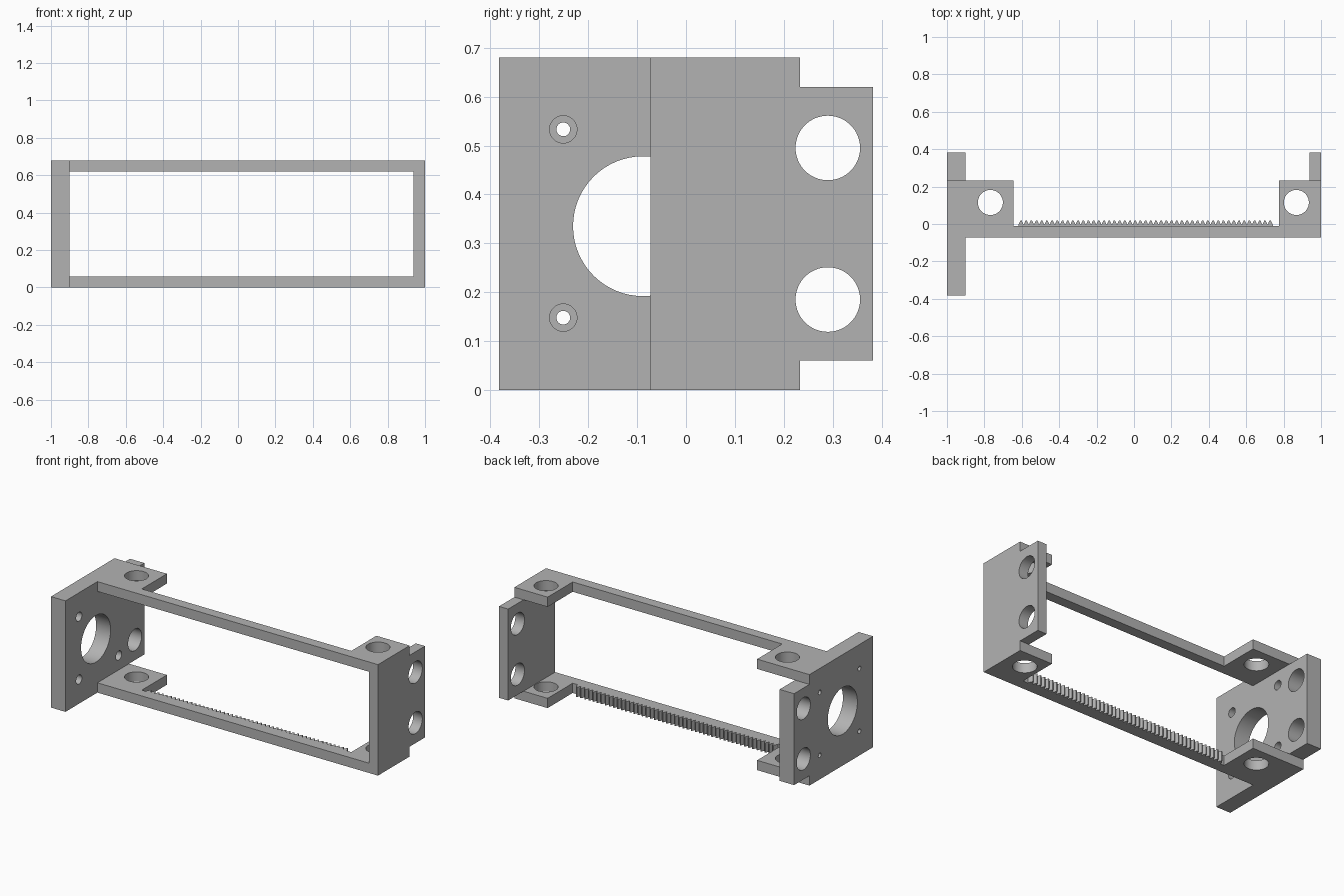
import bpy, bmesh, math
from mathutils import Matrix

if "Cube" in bpy.data.objects:
    bpy.data.objects.remove(bpy.data.objects["Cube"])

grey = bpy.data.materials.new("matte grey")
grey.diffuse_color = (0.45, 0.45, 0.45, 1)
grey.use_nodes = True
grey.node_tree.nodes["Principled BSDF"].inputs["Base Color"].default_value = grey.diffuse_color


def add(name, bm):
    bmesh.ops.recalc_face_normals(bm, faces=bm.faces)
    me = bpy.data.meshes.new(name)
    bm.to_mesh(me)
    bm.free()
    me.materials.append(grey)
    ob = bpy.data.objects.new(name, me)
    bpy.context.collection.objects.link(ob)
    return ob


def prism(name, pts, axis, a, b):
    """Extrude a 2D outline along z (points are x,y) or x (points are y,z)."""
    bm = bmesh.new()
    co = (lambda p: (p[0], p[1], a)) if axis == 'Z' else (lambda p: (a, p[0], p[1]))
    face = bm.faces.new([bm.verts.new(co(p)) for p in pts])
    ext = bmesh.ops.extrude_face_region(bm, geom=[face])
    step = (0, 0, b - a) if axis == 'Z' else (b - a, 0, 0)
    bmesh.ops.translate(bm, vec=step, verts=[v for v in ext['geom'] if isinstance(v, bmesh.types.BMVert)])
    return add(name, bm)


def boolean(ob, other, op):
    m = ob.modifiers.new(op, 'BOOLEAN')
    m.operation, m.solver, m.object = op, 'EXACT', other
    bpy.context.view_layer.objects.active = ob
    bpy.ops.object.modifier_apply(modifier=m.name)
    bpy.data.objects.remove(other)


def drill(ob, centre, r, length, axis):
    bm = bmesh.new()
    rot = Matrix.Rotation(math.pi / 2, 4, 'Y') if axis == 'X' else Matrix()
    bmesh.ops.create_cone(bm, cap_ends=True, segments=64, radius1=r, radius2=r, depth=length,
                          matrix=Matrix.Translation(centre) @ rot)
    cutter = add("hole_cutter", bm)
    cutter.hide_render = True
    boolean(ob, cutter, 'DIFFERENCE')


H, T = 0.68, 0.06           # overall height, arm thickness
YF, YP, YB = -0.073, 0.233, 0.382


def plate_outline(front):
    # full-height plate with a shorter tab at the back
    return [(front, 0), (YP, 0), (YP, T), (YB, T), (YB, H - T), (YP, H - T), (YP, H), (front, H)]


# motor plate, end plate and the two arms with their pads, joined into one frame
frame = prism("frame", plate_outline(-0.382), 'X', -1, -0.902)
boolean(frame, prism("end_plate", plate_outline(YF), 'X', 0.938, 1), 'UNION')
arm = [(-1, YF), (1, YF), (1, YP), (0.775, YP), (0.775, -0.01),
       (-0.645, -0.01), (-0.645, YP), (-1, YP)]
for z in (0, H - T):
    boolean(frame, prism("arm", arm, 'Z', z, z + T), 'UNION')

# vertical rod holes through the pads
for x in (-0.768, 0.868):
    drill(frame, (x, 0.115, H / 2), 0.067, 1, 'Z')
# horizontal rod holes through both plates
for z in (0.185, 0.495):
    drill(frame, (0, 0.29, z), 0.066, 3, 'X')
# motor opening and counterbored screw holes
drill(frame, (-0.95, -0.088, 0.335), 0.143, 0.3, 'X')
for y in (-0.251, 0.134):
    for z in (0.148, 0.533):
        drill(frame, (-0.95, y, z), 0.014, 0.3, 'X')
        drill(frame, (-0.9, y, z), 0.028, 0.1, 'X')

# toothed rack along the back of the lower arm
n, x0, x1 = 49, -0.618, 0.742
p = (x1 - x0) / n
pts = [(x0, -0.01)]
for i in range(n):
    pts += [(x0 + p * i, -0.004), (x0 + p * (i + 0.4), 0.02), (x0 + p * (i + 0.6), 0.02)]
pts += [(x1, -0.004), (x1, -0.01)]
rack = prism("toothed_rack", pts[1:] + [pts[0]], 'Z', 0, T)

# smooth hole walls, keep sharp edges
bpy.ops.object.select_all(action='DESELECT')
frame.select_set(True)
bpy.context.view_layer.objects.active = frame
bpy.ops.object.shade_smooth_by_angle(angle=math.radians(30))
